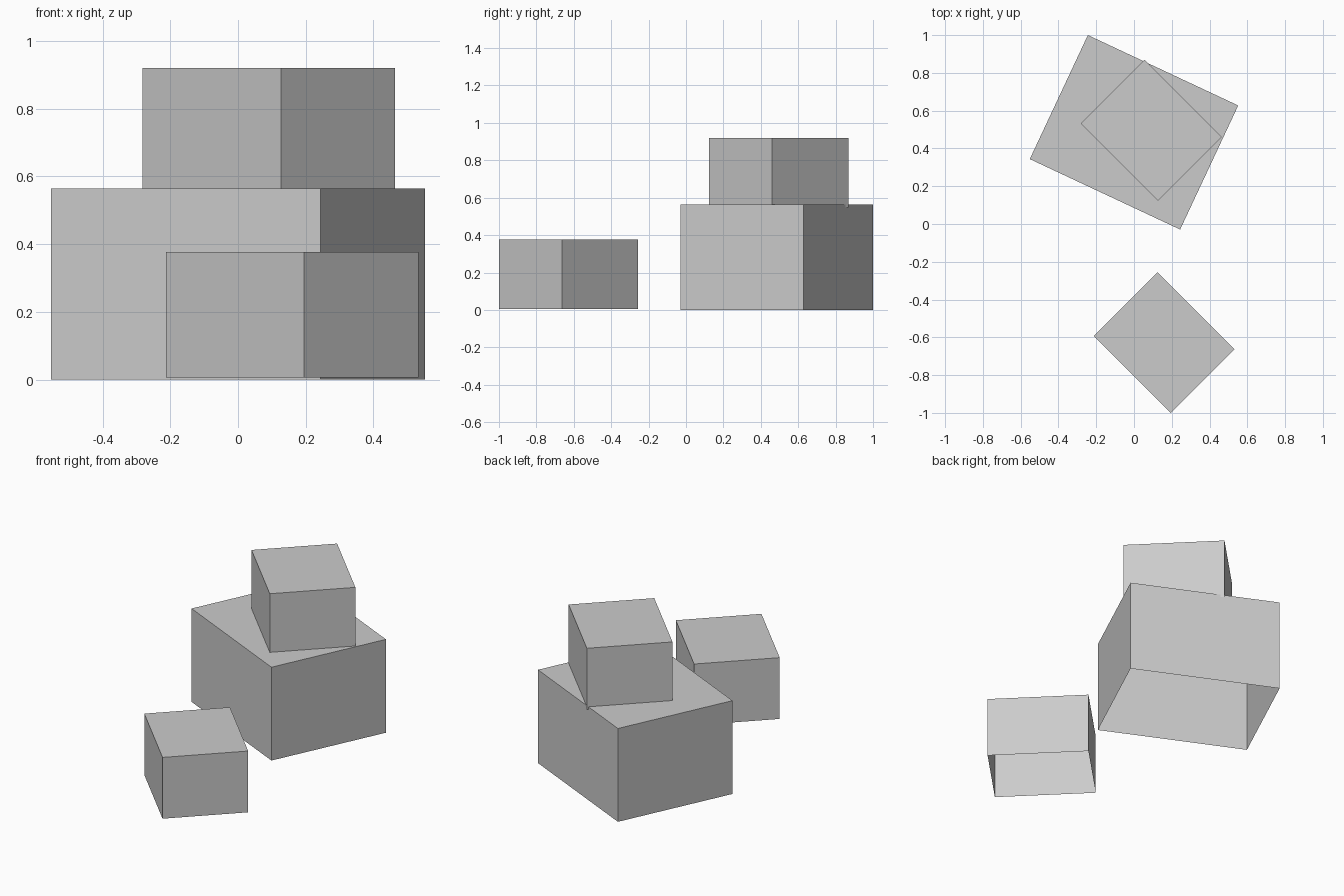
import bpy
import bmesh
from math import radians

cube = bpy.data.objects.get("Cube")
if cube:
    bpy.data.objects.remove(cube, do_unlink=True)

grey = bpy.data.materials.new("plain grey")
grey.use_nodes = True
colour = (0.6, 0.6, 0.6, 1)
grey.diffuse_color = colour
grey.node_tree.nodes["Principled BSDF"].inputs["Base Color"].default_value = colour


def open_box(name, centre, size, base, turn):
    """Box without an underside, its rim at height base, turned about z."""
    bm = bmesh.new()
    bmesh.ops.create_cube(bm, size=1)
    bmesh.ops.scale(bm, vec=size, verts=bm.verts)
    underside = [f for f in bm.faces if f.normal.z < -0.5]
    bmesh.ops.delete(bm, geom=underside, context="FACES_ONLY")
    mesh = bpy.data.meshes.new(name)
    bm.to_mesh(mesh)
    bm.free()
    mesh.materials.append(grey)
    ob = bpy.data.objects.new(name, mesh)
    ob.location = (*centre, base + size[2] / 2)
    ob.rotation_euler.z = radians(turn)
    bpy.context.collection.objects.link(ob)


# Large crate on the ground
open_box("large_crate", (0, 0.4855), (0.879, 0.725, 0.565), 0, -25.1)

# Two matching small crates: one stacked, one in front
small = (0.577, 0.477, 0.371)
open_box("stacked_crate", (0.091, 0.496), small, 0.549, -45)
open_box("front_crate", (0.16, -0.628), small, 0.006, -45)
